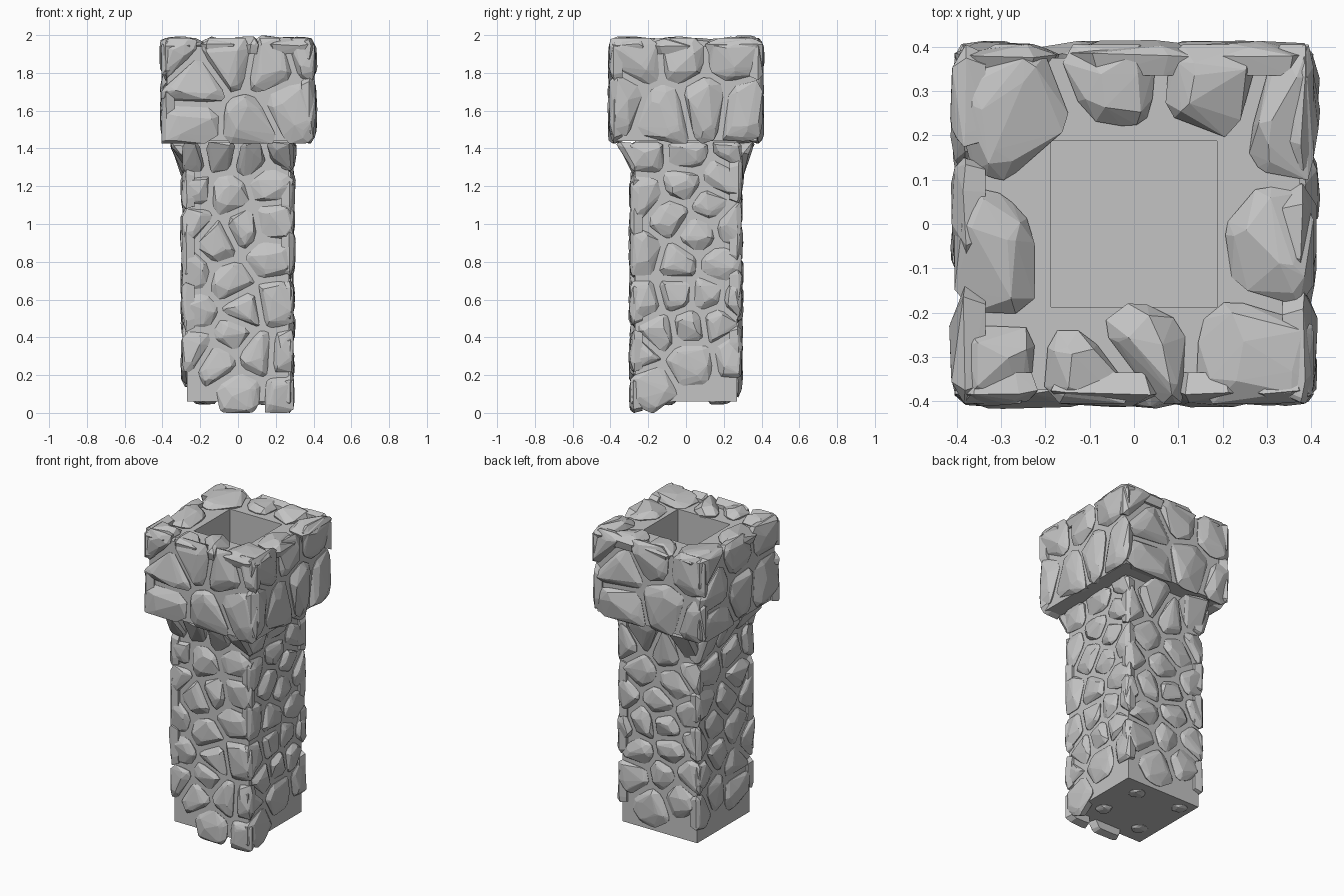
import bpy
import bmesh
import random
from math import pi, cos, sin
from mathutils import Matrix, Vector

random.seed(7)

default_cube = bpy.data.objects.get("Cube")
if default_cube:
    bpy.data.objects.remove(default_cube, do_unlink=True)

# Single stone colour
stone_grey = bpy.data.materials.new("stone_grey")
stone_grey.use_nodes = True
grey = (0.55, 0.55, 0.55, 1)
stone_grey.diffuse_color = grey
for node in stone_grey.node_tree.nodes:
    if node.type == 'BSDF_PRINCIPLED':
        node.inputs["Base Color"].default_value = grey

BODY_HALF, CAP_HALF, HOLE_HALF = 0.27, 0.375, 0.187
BASE_Z, LEDGE_Z, RIM_Z = 0.06, 1.44, 1.94


def finish(name, bm):
    """Turn a bmesh into a flat shaded object in the scene."""
    bmesh.ops.recalc_face_normals(bm, faces=bm.faces)
    mesh = bpy.data.meshes.new(name)
    bm.to_mesh(mesh)
    bm.free()
    mesh.materials.append(stone_grey)
    obj = bpy.data.objects.new(name, mesh)
    bpy.context.collection.objects.link(obj)


def block(half, low, high):
    bm = bmesh.new()
    bmesh.ops.create_cube(bm, size=1)
    bmesh.ops.scale(bm, vec=(2 * half, 2 * half, high - low), verts=bm.verts)
    bmesh.ops.translate(bm, vec=(0, 0, (low + high) / 2), verts=bm.verts)
    return bm


def scatter(large, half, low, high, spacing):
    """Fill the room around the large stones with evenly spread centres."""
    centres = [Vector(p) for p in large]
    for _ in range(900):
        spot = Vector((random.uniform(-half, half), random.uniform(low, high)))
        if all((spot - c).length > spacing for c in centres):
            centres.append(spot)
    return centres


def clip(poly, point, normal):
    """Keep the part of a convex polygon behind a line."""
    kept = []
    for i, b in enumerate(poly):
        a = poly[i - 1]
        da, db = (a - point).dot(normal), (b - point).dot(normal)
        if da * db < 0:
            kept.append(a.lerp(b, da / (da - db)))
        if db <= 0:
            kept.append(b)
    return kept


def stone_outline(seed, others, reach, bounds):
    """Irregular cell around a centre, with a mortar gap to its neighbours."""
    turn = random.uniform(0, pi)
    poly = []
    for i in range(8):
        angle = turn + 2 * pi * (i + random.uniform(-0.3, 0.3)) / 8
        poly.append(seed + reach * random.uniform(0.85, 1.1) * Vector((cos(angle), sin(angle))))
    for other in others:
        if other is not seed:
            way = (other - seed).normalized()
            poly = clip(poly, (seed + other) / 2 - way * 0.015, way)
    left, right, low, high = bounds
    for point, way in (((left, 0), (-1, 0)), ((right, 0), (1, 0)),
                       ((0, low), (0, -1)), ((0, high), (0, 1))):
        poly = clip(poly, Vector(point), Vector(way))
    # Knock the corners off
    soft = []
    for i, b in enumerate(poly):
        a = poly[i - 1]
        cut = random.uniform(0.1, 0.25)
        soft += [a.lerp(b, cut), a.lerp(b, 1 - cut)]
    return soft


def stones(name, centres, turn, dist, reach, bounds, height, flare=0, keep_clear=()):
    """Faceted stones set into a plane at a distance from the origin."""
    bm = bmesh.new()
    for seed in centres:
        outline = stone_outline(seed, centres + list(keep_clear), reach, bounds)
        if len(outline) < 3:
            continue
        middle = sum(outline, Vector((0, 0))) / len(outline)
        top = height * random.uniform(0.75, 1)
        points = [(middle.lerp(random.choice(outline), 0.35), top)]
        for i, p in enumerate(outline):
            points.append((middle.lerp(p, 0.85), -0.04))
            points.append((p, top * random.uniform(0, 0.3)))
            if i % 3 == 0:
                points.append((middle.lerp(p, 0.8), top * random.uniform(0.5, 0.9)))
            if i % 5 == 0:
                points.append((middle.lerp(p, 0.55), top * random.uniform(0.8, 1)))
        verts = []
        for p, out in points:
            if out > 0:
                out += flare * max(0, p.y - 1.33)
            verts.append(bm.verts.new(turn @ Vector((p.x, -dist - out, p.y))))
        hull = bmesh.ops.convex_hull(bm, input=verts)
        loose = {v for v in hull["geom_interior"] + hull["geom_unused"]
                 if isinstance(v, bmesh.types.BMVert)}
        bmesh.ops.delete(bm, geom=list(loose), context='VERTS')
    finish(name, bm)


# Square shaft
finish("shaft_core", block(BODY_HALF, BASE_Z, LEDGE_Z))

# Wider head with a square well in the top
bm = block(CAP_HALF, LEDGE_Z, RIM_Z)
top_face = max(bm.faces, key=lambda f: f.calc_center_median().z)
bmesh.ops.inset_individual(bm, faces=[top_face], thickness=CAP_HALF - HOLE_HALF,
                           use_even_offset=True)
well = bmesh.ops.extrude_face_region(bm, geom=[top_face])
floor_verts = [v for v in well["geom"] if isinstance(v, bmesh.types.BMVert)]
bmesh.ops.translate(bm, vec=(0, 0, LEDGE_Z + 0.01 - RIM_Z), verts=floor_verts)
if top_face.is_valid:
    bmesh.ops.delete(bm, geom=[top_face], context='FACES_ONLY')
finish("head_core", bm)

# Large stones of each wall, across and up: first the shaft, then the head
walls = {
    "front": ([(0, .11), (-.03, .41), (-.11, .9), (-.05, 1.16), (.16, 1.22), (.16, .83),
               (.26, .1), (-.04, .69), (-.22, .53), (.18, 1), (-.24, 1.17)],
              [(-.23, 1.75), (-.05, 1.88), (.18, 1.84), (.28, 1.62), (.06, 1.51), (-.24, 1.52)]),
    "right": ([(-.2, .15), (.02, .28), (.17, .48), (-.05, .63), (.18, .78), (-.02, 1.21),
               (-.15, .43), (.06, .95), (.19, 1.24), (-.08, 1.04)],
              [(-.24, 1.86), (.24, 1.88), (.1, 1.65), (-.12, 1.6), (.31, 1.62)]),
    "back": ([(-.06, .24), (.09, .62), (0, .91), (-.13, 1.09)],
             [(-.21, 1.75), (.12, 1.6), (.28, 1.88)]),
    "left": ([(-.11, .34), (.12, .44), (.02, .9)],
             [(-.24, 1.72), (.04, 1.65), (.26, 1.63)]),
}

shaft_edge, head_edge = BODY_HALF + 0.025, CAP_HALF + 0.03
for step, (side, (shaft_large, head_large)) in enumerate(walls.items()):
    turn = Matrix.Rotation(step * pi / 2, 3, 'Z')
    stones(side + "_shaft_stones", scatter(shaft_large, BODY_HALF, 0.25, 1.4, 0.15),
           turn, BODY_HALF, 0.15, (-shaft_edge, shaft_edge, 0, 1.435), 0.036,
           flare=0.15 if side == "right" else 0.75)
    stones(side + "_head_stones", scatter(head_large, CAP_HALF, 1.5, 1.93, 0.2),
           turn, CAP_HALF, 0.21, (-head_edge, head_edge, 1.425, 1.985), 0.046)

# Rim stones around the well, kept clear of it
rim = [(-.24, .26), (-.06, .33), (.18, .31), (.36, .26), (.3, -.07), (.24, -.27),
       (-.32, -.1), (-.33, -.33), (-.1, -.35), (.02, -.26)]
stones("rim_stones", [Vector(p) for p in rim], Matrix.Rotation(-pi / 2, 3, 'X'), RIM_Z, 0.2,
       (-head_edge, head_edge, -head_edge, head_edge), 0.06,
       keep_clear=[Vector((x, y)) for x in (-0.1, 0.1) for y in (-0.1, 0.1)])

# Small stones under the foot
stones("foot_stones", scatter([], 0.2, -0.2, 0.2, 0.25), Matrix.Rotation(pi / 2, 3, 'X'),
       -BASE_Z, 0.05, (-shaft_edge, shaft_edge, -shaft_edge, shaft_edge), 0.02)
